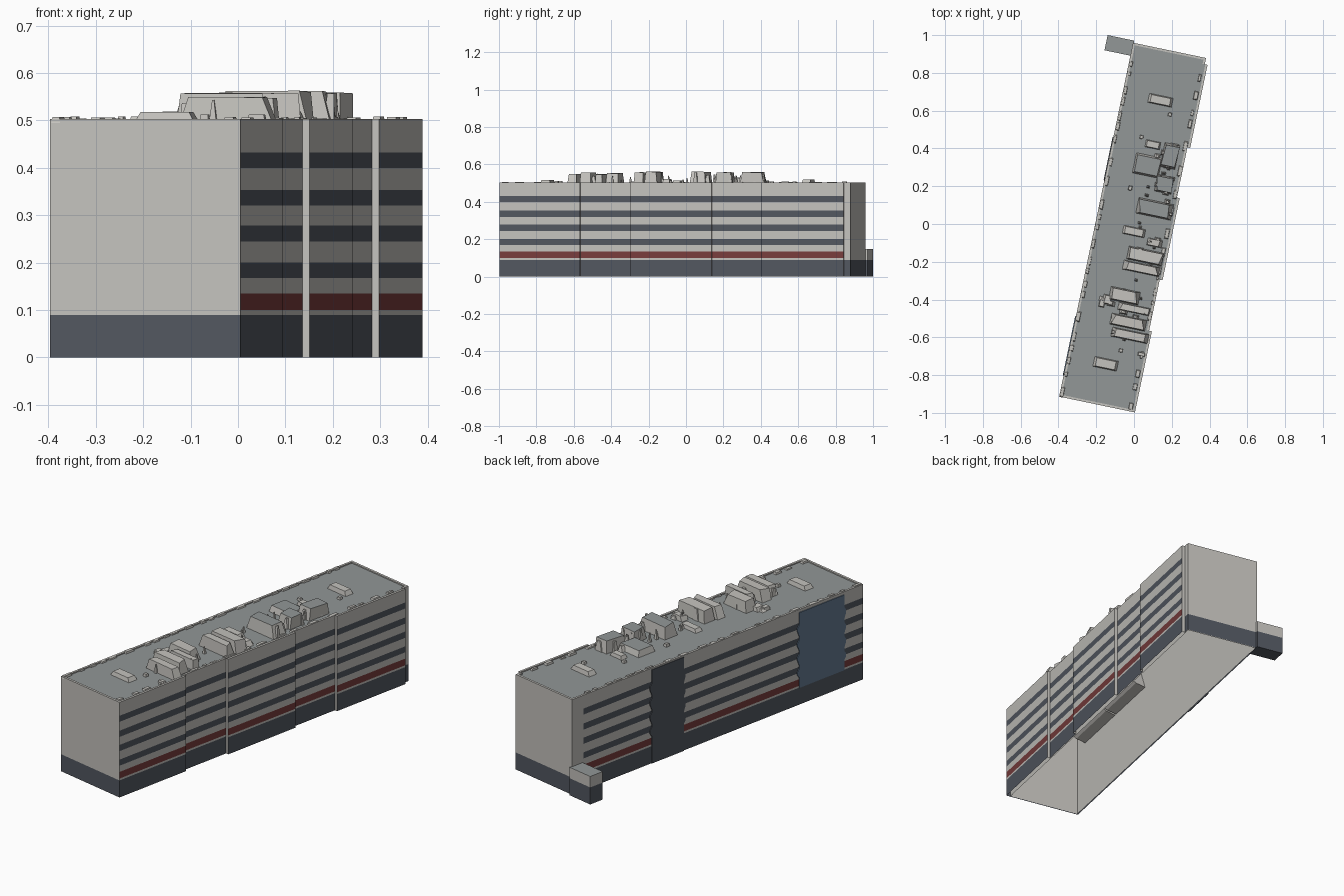
import bpy, bmesh, math, random
from mathutils import Vector, Matrix

if "Cube" in bpy.data.objects:
    bpy.data.objects.remove(bpy.data.objects["Cube"])

random.seed(4)
ROT = Matrix.Rotation(math.radians(-11.8), 3, 'Z')
CENTRE = Vector((0, -0.019, 0))


def colour(name, hexa):
    m = bpy.data.materials.new(name)
    rgb = [int(hexa[i:i + 2], 16) / 255 for i in (0, 2, 4)]
    m.diffuse_color = [((c + .055) / 1.055) ** 2.4 if c > .04 else c / 12.92 for c in rgb] + [1]
    m.use_nodes = True
    m.node_tree.nodes["Principled BSDF"].inputs["Base Color"].default_value = m.diffuse_color
    return m


PALE, SLATE, RED, ROOF, BLUE = range(5)
MATS = [colour("pale concrete", "c4c2bd"), colour("slate glass", "525760"),
        colour("dark red", "783c3c"), colour("roof grey", "929797"),
        colour("blue glass", "647a92")]


def finish(name, bm):
    """Turn the bmesh, in building coordinates, into a placed object."""
    for v in bm.verts:
        v.co = ROT @ v.co + CENTRE
    me = bpy.data.meshes.new(name)
    bm.to_mesh(me)
    bm.free()
    for m in MATS:
        me.materials.append(m)
    ob = bpy.data.objects.new(name, me)
    bpy.context.collection.objects.link(ob)
    return ob


def face(bm, pts, mat):
    f = bm.faces.new([bm.verts.new(p) for p in pts])
    f.material_index = mat
    return f


def block(bm, v, u, w, d, z0, z1, side=PALE, top=PALE, taper=1.0, jitter=0):
    """Tapered box centred on (v, u)."""
    lo, hi = [], []
    for a, b in ((-1, -1), (1, -1), (1, 1), (-1, 1)):
        lo.append((v + a * w / 2, u + b * d / 2, z0))
        j = random.uniform(-jitter, jitter)
        hi.append((v + a * w / 2 * taper + j, u + b * d / 2 * taper, z1 - abs(j) * .3))
    face(bm, hi, top)
    face(bm, lo[::-1], side)
    for i in range(4):
        k = (i + 1) % 4
        face(bm, (lo[i], lo[k], hi[k], hi[i]), side)


# Footprint with shallow steps along the right side
W, L, IN = .205, .957, .19
OUT = [(-W, -L), (W, -L), (W, -.518), (IN, -.518), (IN, -.242), (W, -.242),
       (W, .202), (IN, .202), (IN, .473), (W, .473), (W, .923), (IN, .923),
       (IN, L), (-W, L), (-W, .88)]
LEVELS = [(0, .09, SLATE), (.09, .1, PALE), (.1, .135, RED), (.135, .168, PALE),
          (.168, .2, SLATE), (.2, .245, PALE), (.245, .278, SLATE), (.278, .32, PALE),
          (.32, .353, SLATE), (.353, .4, PALE), (.4, .432, SLATE), (.432, .503, PALE)]

# Outer walls: bands on the long sides, plain ends and plain step faces
bm = bmesh.new()
n = len(OUT)
for i in range(n):
    p, q = OUT[i], OUT[(i + 1) % n]
    plain = abs(p[1] - q[1]) < .1
    small_step = abs(p[1] - q[1]) < 1e-6 and abs(p[0] - q[0]) < .1
    for z0, z1, mat in LEVELS:
        m = mat if not plain or (z0 == 0 and not small_step) else PALE
        face(bm, ((*p, z0), (*q, z0), (*q, z1), (*p, z1)), m)
finish("banded_walls", bm)

# Inner lining, open underneath
bm = bmesh.new()
inner = [(-.199, -.951), (.184, -.951), (.184, .951), (-.199, .951)]
for i in range(4):
    p, q = inner[i], inner[(i + 1) % 4]
    face(bm, ((*q, 0), (*p, 0), (*p, .49), (*q, .49)), PALE)
face(bm, [(*p, .49) for p in inner[::-1]], PALE)
# Slanted folds hanging inside the left wall
for u in (-.82, -.66, -.49, -.34):
    a, b = u - .09, u + .07
    prof = [(-.198, .48), (-.198, .37), (-.15, .385), (-.06, .48)]
    lo = [(v, a + (.48 - z) * .4, z) for v, z in prof]
    hi = [(v, b + (.48 - z) * .4, z) for v, z in prof]
    face(bm, lo, PALE)
    face(bm, hi[::-1], PALE)
    for i in range(4):
        k = (i + 1) % 4
        face(bm, (lo[k], lo[i], hi[i], hi[k]), PALE)
finish("inner_lining", bm)

# Roof deck
bm = bmesh.new()
face(bm, [(v, u, .497) for v, u in OUT], ROOF)
finish("roof_deck", bm)

# Parapet rim with irregular lumps
bm = bmesh.new()
T = .012
for a, b in ((-L, -.518), (-.242, .202), (.473, .923)):
    block(bm, W - T / 2, (a + b) / 2, T, b - a, .49, .503)
for a, b in ((-.518, -.242), (.202, .473), (.923, L)):
    block(bm, IN - T / 2, (a + b) / 2, T, b - a, .49, .503)
block(bm, -W + T / 2, 0, T, 2 * L, .49, .503)
for s in (-1, 1):
    block(bm, 0 if s < 0 else -.0075, s * (L - T / 2), 2 * W if s < 0 else W + IN, T, .49, .503)
for s in (-1, 1):
    u = -.93
    while u < .9:
        d = random.uniform(.02, .06)
        block(bm, s * (.193 if s < 0 else .178), u, random.uniform(.012, .024), d, .495,
              random.uniform(.502, .508), taper=.8)
        u += d + random.uniform(.01, .08)
finish("parapet", bm)


# Roof plant, given as world x, y then width, depth, height
def local(x, y):
    p = ROT.inverted() @ (Vector((x, y, 0)) - CENTRE)
    return p.x, p.y


bm = bmesh.new()
for x, y, w, d, h in ((.07, .31, .14, .11, .03), (.19, .36, .08, .13, .06),
                      (.16, .21, .09, .09, .06), (.11, .08, .19, .085, .063),
                      (.06, -.17, .19, .07, .063), (.04, -.235, .2, .05, .06),
                      (.11, -.1, .08, .04, .025), (-.05, -.38, .16, .07, .055),
                      (-.14, -.4, .05, .05, .02), (0, -.45, .17, .04, .05),
                      (-.03, -.52, .19, .06, .06), (-.02, -.59, .2, .05, .05)):
    block(bm, *local(x, y), w, d, .495, .5 + h, PALE, ROOF if d > .08 else PALE, .82, .012)
    # Broken ridges beside the larger units
    for k in range(3):
        block(bm, *local(x + random.uniform(-.45, .45) * w, y + random.uniform(-.5, .5) * d),
              random.uniform(.02, .05), random.uniform(.02, .03), .495,
              .5 + h * random.uniform(.5, .95), taper=.5, jitter=.006)
for x, y, w, d, h in ((.14, .655, .13, .05, .02), (0, -.04, .12, .045, .015),
                      (-.15, -.74, .13, .055, .018), (.1, .42, .08, .04, .015),
                      (.19, .58, .02, .02, .01), (-.02, .19, .02, .025, .012),
                      (.04, .46, .02, .02, .01), (-.07, -.67, .02, .02, .012),
                      (.04, -.69, .04, .02, .012), (-.17, -.42, .03, .04, .015)):
    block(bm, *local(x, y), w, d, .495, .5 + h, taper=.8)
# Thin spikes between the units
for i in range(26):
    y = random.uniform(-.68, .4)
    block(bm, *local(.06 + y * .21 + random.uniform(-.05, .1), y), .016, .014, .495,
          random.uniform(.52, .552), taper=.25)
finish("roof_plant", bm)


# Glazed panels on the left side with notched upright edges
def panel(name, u0, u1, z0, z1, mat):
    levels = [z0] + [z for a, b, m in LEVELS if m != RED for z in (a + .008, b - .008)
                     if z0 < a and b < z1 and b - a > .02] + [z1]
    right, left = [], []
    for i, z in enumerate(levels):
        e = .012 if (i // 2) % 2 else 0
        right.append((u1 + e, z))
        left.append((u0 - e, z))
    bm = bmesh.new()
    f = face(bm, [(-W - .004, u, z) for u, z in right + left[::-1]], mat)
    ring = list(f.verts)
    for i, a in enumerate(ring):
        b = ring[(i + 1) % len(ring)]
        face(bm, (b.co, a.co, (-W, *a.co[1:]), (-W, *b.co[1:])), mat)
    bmesh.ops.remove_doubles(bm, verts=bm.verts, dist=1e-5)
    bmesh.ops.recalc_face_normals(bm, faces=bm.faces)
    f = min(bm.faces, key=lambda g: g.calc_center_median().x)
    if f.normal.x > 0:
        bmesh.ops.reverse_faces(bm, faces=bm.faces)
    finish(name, bm)


panel("stair_glazing", .225, .435, .0, .495, SLATE)
panel("blue_glazing", -.83, -.535, .09, .488, BLUE)

# Low annex at the back left corner
bm = bmesh.new()
block(bm, -.273, .928, .144, .082, 0, .09, SLATE, SLATE)
block(bm, -.273, .928, .144, .082, .09, .148, PALE, ROOF)
finish("annex", bm)
